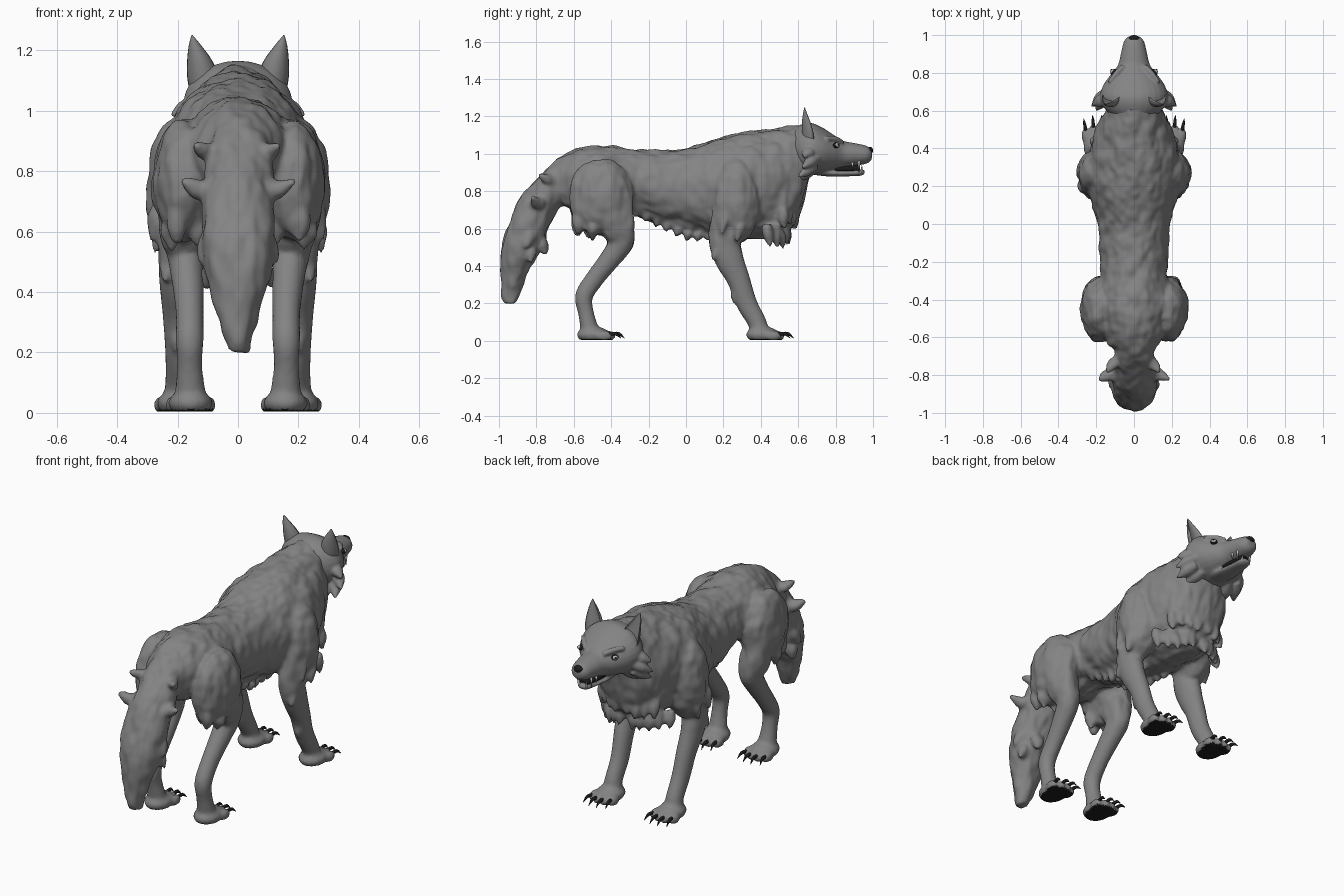
import bpy, bmesh, math, random
from mathutils import Vector, Matrix, noise

random.seed(4)
V = Vector


def material(name, r, g, b):
    m = bpy.data.materials.new(name)
    m.diffuse_color = (r, g, b, 1)
    return m


FUR = material("grey fur", 0.23, 0.23, 0.235)
BLACK = material("black claw and pad", 0.012, 0.012, 0.012)
EYE = material("pale eye", 0.5, 0.5, 0.48)
TOOTH = material("tooth", 0.6, 0.6, 0.57)


def loft(bm, pts, n=20, steps=4, axis=None, cup=False):
    """Smooth tube through (x, y, z, half width, half depth) stations."""
    p = [V(q) for q in pts]
    path = []
    for i in range(len(p) - 1):
        a, b, c, d = p[max(i - 1, 0)], p[i], p[i + 1], p[min(i + 2, len(p) - 1)]
        for k in range(steps):
            t = k / steps
            path.append(b + (c - a) * (t / 2) + (a * 2 - b * 5 + c * 4 - d) * (t * t / 2)
                        + (b * 3 - a - c * 3 + d) * (t ** 3 / 2))
    path.append(p[-1])
    rings = []
    for i, q in enumerate(path):
        t = axis or (path[min(i + 1, len(path) - 1)] - path[max(i - 1, 0)]).to_3d()
        t = V(t[:3]).normalized()
        ref = V((1, 0, 0)) if abs(t.x) < 0.8 else V((0, 1, 0))
        side = (ref - t * ref.dot(t)).normalized()
        up = t.cross(side)
        ring = []
        for j in range(n):
            ang = 2 * math.pi * j / n
            s = math.sin(ang)
            if cup:  # crescent section, open to the front
                s = -s * 0.45 if s > 0 else s
            ring.append(bm.verts.new(V(q[:3]) + side * math.cos(ang) * max(q[3], .001)
                                     + up * s * max(q[4], .001)))
        rings.append(ring)
    for a, b in zip(rings, rings[1:]):
        for j in range(n):
            bm.faces.new((a[j], a[(j + 1) % n], b[(j + 1) % n], b[j]))
    bm.faces.new(rings[0])
    bm.faces.new(rings[-1])


def upright(bm, rows, n=28):
    """Loft along y from (y, top, bottom, half width) rows."""
    loft(bm, [(0, y, (t + b) / 2, w, (t - b) / 2) for y, t, b, w in rows], n, 4, V((0, 1, 0)))


def ball(bm, c, r, seg=20):
    mat = Matrix.Translation(c) @ Matrix.Diagonal((*r, 1))
    bmesh.ops.create_uvsphere(bm, u_segments=seg, v_segments=seg // 2, radius=1, matrix=mat)


def tuft(bm, base, tip, r):
    a, b = V(base), V(tip)
    m = a.lerp(b, 0.5)
    loft(bm, [(*a, r * .7, r * .7), (*m, r * .85, r * .75), (*b, .004, .004)], 10, 3)


def finish(name, bm, mats, voxel=None, smooth=3):
    bmesh.ops.recalc_face_normals(bm, faces=bm.faces)
    me = bpy.data.meshes.new(name)
    bm.to_mesh(me)
    bm.free()
    ob = bpy.data.objects.new(name, me)
    bpy.context.collection.objects.link(ob)
    if voxel:  # fuse overlapping volumes into one skin
        mod = ob.modifiers.new("fuse", 'REMESH')
        mod.mode, mod.voxel_size = 'VOXEL', voxel
        mod = ob.modifiers.new("soften", 'SMOOTH')
        mod.factor, mod.iterations = 0.5, smooth
        dg = bpy.context.evaluated_depsgraph_get()
        new = bpy.data.meshes.new_from_object(ob.evaluated_get(dg))
        ob.modifiers.clear()
        ob.data = new
        bpy.data.meshes.remove(me)
        new.name = name
    ob.data.materials.clear()
    for m in mats:
        ob.data.materials.append(m)
    ob.data.shade_smooth()
    return ob


# torso, mane and neck
bm = bmesh.new()
upright(bm, [(-.70, .96, .76, .08), (-.6, 1.02, .69, .15), (-.45, 1.045, .67, .18),
             (-.3, 1.025, .68, .175), (-.15, 1.02, .625, .18), (0, 1.03, .585, .195),
             (.15, 1.08, .555, .235), (.28, 1.11, .55, .25), (.4, 1.125, .545, .23),
             (.5, 1.14, .55, .2), (.57, 1.15, .61, .17), (.62, 1.15, .72, .14),
             (.66, 1.14, .88, .1)], 32)
# tail
loft(bm, [(0, -.54, .91, .1, .1), (0, -.62, .89, .1, .1), (0, -.715, .82, .11, .095),
          (0, -.82, .67, .12, .105), (0, -.885, .5, .115, .1), (0, -.925, .35, .078, .066),
          (0, -.938, .25, .05, .045), (0, -.94, .205, .035, .03)], 24)

for s in (-1, 1):
    # shoulders and haunches
    ball(bm, (s * .19, .27, .75), (.115, .13, .23))
    ball(bm, (s * .18, -.455, .77), (.105, .175, .205))
    # front legs
    loft(bm, [(s * .2, .24, .74, .08, .1), (s * .2, .205, .55, .066, .085),
              (s * .205, .23, .44, .056, .078), (s * .2, .28, .33, .05, .062),
              (s * .195, .325, .2, .046, .056), (s * .195, .38, .1, .046, .05),
              (s * .195, .395, .04, .055, .05)])
    # hind legs
    loft(bm, [(s * .2, -.42, .75, .08, .12), (s * .185, -.365, .6, .075, .09),
              (s * .175, -.35, .52, .06, .066), (s * .165, -.42, .42, .052, .055),
              (s * .16, -.49, .33, .046, .05), (s * .16, -.545, .24, .046, .048),
              (s * .16, -.535, .15, .042, .042), (s * .157, -.51, .04, .055, .05)])
    # paws and toes
    for x, y in ((.195, .41), (.157, -.495)):
        ball(bm, (s * x, y, .032), (.074, .09, .045))
        for k in range(4):
            o = (k - 1.5) * .04
            ball(bm, (s * x + o, y + .085 - abs(o) * .45, .026), (.024, .045, .03), 12)
    # tail, elbow, knee and haunch tufts
    for b, t, r in (((.06, -.69, .84), (.145, -.79, .89), .04),
                    ((.06, -.77, .71), (.195, -.825, .77), .045),
                    ((.07, -.82, .6), (.13, -.86, .5), .045),
                    ((.06, -.83, .5), (.115, -.83, .41), .04),
                    ((.03, -.78, .56), (.05, -.75, .46), .04),
                    ((.21, .19, .52), (.245, .14, .43), .04),
                    ((.2, .27, .3), (.205, .25, .2), .03),
                    ((.2, -.57, .68), (.2, -.58, .56), .045),
                    ((.22, -.5, .64), (.22, -.5, .535), .045),
                    ((.21, -.42, .62), (.22, -.41, .53), .04),
                    ((.13, -.52, .66), (.13, -.52, .55), .04),
                    ((.24, .3, .66), (.28, .27, .52), .045),
                    ((.24, .22, .72), (.285, .19, .56), .045)):
        tuft(bm, (s * b[0], b[1], b[2]), (s * t[0], t[1], t[2]), r)
    # mane fringe in overlapping rows
    for z, y0, n in ((.62, .53, 5), (.72, .57, 4), (.83, .57, 4)):
        for k in range(n):
            x = .03 + k * .042
            y = y0 - x * x * 2.6
            d = random.uniform(.1, .13)
            tuft(bm, (s * x, y, z), (s * (x + .012), y + .025, z - d), .036)
    # belly fringe
    for k in range(9):
        y = -.25 + k * .055
        z = .70 - .13 * min(1, k / 5)
        tuft(bm, (s * .06, y, z + .03), (s * .07, y - .025, z - .04), .035)

coat = finish("fur_coat_and_legs", bm, [FUR, BLACK], 0.0115, 3)
me = coat.data
normals = [v.normal.copy() for v in me.vertices]
for v, nrm in zip(me.vertices, normals):
    c = v.co
    # shaggy clumps on the coat, smoother skin on the lower legs
    w = 1 if c.y < -.66 else min(1, max(0, (c.z - .45) / .15))
    f = noise.noise(V((c.x * 17, c.y * 12, c.z * 7))) * .013
    f += noise.noise(V((c.x * 34, c.y * 24, c.z * 15 + 9))) * .006
    v.co = c + nrm * f * w
    v.co.z = max(v.co.z, .005)
# black soles
for p in me.polygons:
    if p.center.z < .012 and p.normal.z < -.6:
        p.material_index = 1

# head with muzzle, jaw, brows and cheeks
bm = bmesh.new()
upright(bm, [(.55, 1.12, .93, .09), (.61, 1.155, .89, .155), (.67, 1.165, .885, .18),
             (.73, 1.14, .895, .165), (.785, 1.105, .91, .128), (.84, 1.07, .925, .086),
             (.9, 1.058, .936, .07), (.96, 1.045, .946, .056), (.985, 1.03, .96, .04),
             (.994, 1.015, .975, .025)])
upright(bm, [(.7, .925, .885, .06), (.78, .915, .878, .058), (.87, .912, .88, .046),
             (.93, .918, .882, .036), (.955, .913, .893, .02)], 20)
for s in (-1, 1):
    loft(bm, [(s * .055, .835, 1.06, .014, .014), (s * .09, .80, 1.078, .016, .016),
              (s * .13, .75, 1.085, .012, .012)], 10)
    for b, t in (((.14, .7, .98), (.225, .62, .925)), ((.14, .69, .94), (.2, .6, .875)),
                 ((.14, .67, 1.02), (.222, .63, .985)), ((.09, .68, .92), (.14, .59, .86))):
        tuft(bm, (s * b[0], b[1], b[2]), (s * t[0], t[1], t[2]), .04)
finish("head", bm, [FUR], 0.0075, 2)

# cupped ears
bm = bmesh.new()
for s in (-1, 1):
    loft(bm, [(s * .11, .685, 1.07, .052, .06), (s * .117, .68, 1.12, .052, .06),
              (s * .128, .665, 1.17, .04, .045), (s * .142, .648, 1.215, .021, .022),
              (s * .152, .635, 1.25, .002, .002)], 24, 4, V((0, 0, -1)) * -1, True)
finish("ears", bm, [FUR])

# eyes: dark rim, pale iris, dark pupil
for name, mat, r, off in (("eye_rims", BLACK, .019, 0), ("eyes", EYE, .0155, .006),
                          ("pupils", BLACK, .008, .0155)):
    bm = bmesh.new()
    for s in (-1, 1):
        c = V((s * .107, .802, 1.045)) + V((s * .7, .65, .2)) * off
        ball(bm, c, (r, r, r * .8), 14)
    finish(name, bm, [mat])

# nose
bm = bmesh.new()
ball(bm, (0, .982, 1.018), (.028, .018, .02))
finish("nose", bm, [BLACK])

# mouth lining
bm = bmesh.new()
upright(bm, [(.74, .94, .9, .05), (.86, .94, .9, .04), (.93, .945, .9, .027)], 14)
finish("mouth_lining", bm, [BLACK])

# fangs
bm = bmesh.new()
for s in (-1, 1):
    for y, x, z0, z1 in ((.925, .043, .962, .9), (.89, .05, .955, .918), (.94, .022, .9, .94)):
        loft(bm, [(s * x, y, z0, .008, .008), (s * x, y, z1, .001, .001)], 8, 2)
finish("fangs", bm, [TOOTH])

# claws
bm = bmesh.new()
for s in (-1, 1):
    for x, y in ((.195, .41), (.157, -.495)):
        for k in range(4):
            o = (k - 1.5) * .04
            cx, cy = s * x + o, y + .115 - abs(o) * .45
            loft(bm, [(cx, cy - .01, .035, .009, .011), (cx + o * .1, cy + .03, .038, .008, .009),
                      (cx + o * .2, cy + .06, .014, .001, .001)], 8, 3)
finish("claws", bm, [BLACK])
